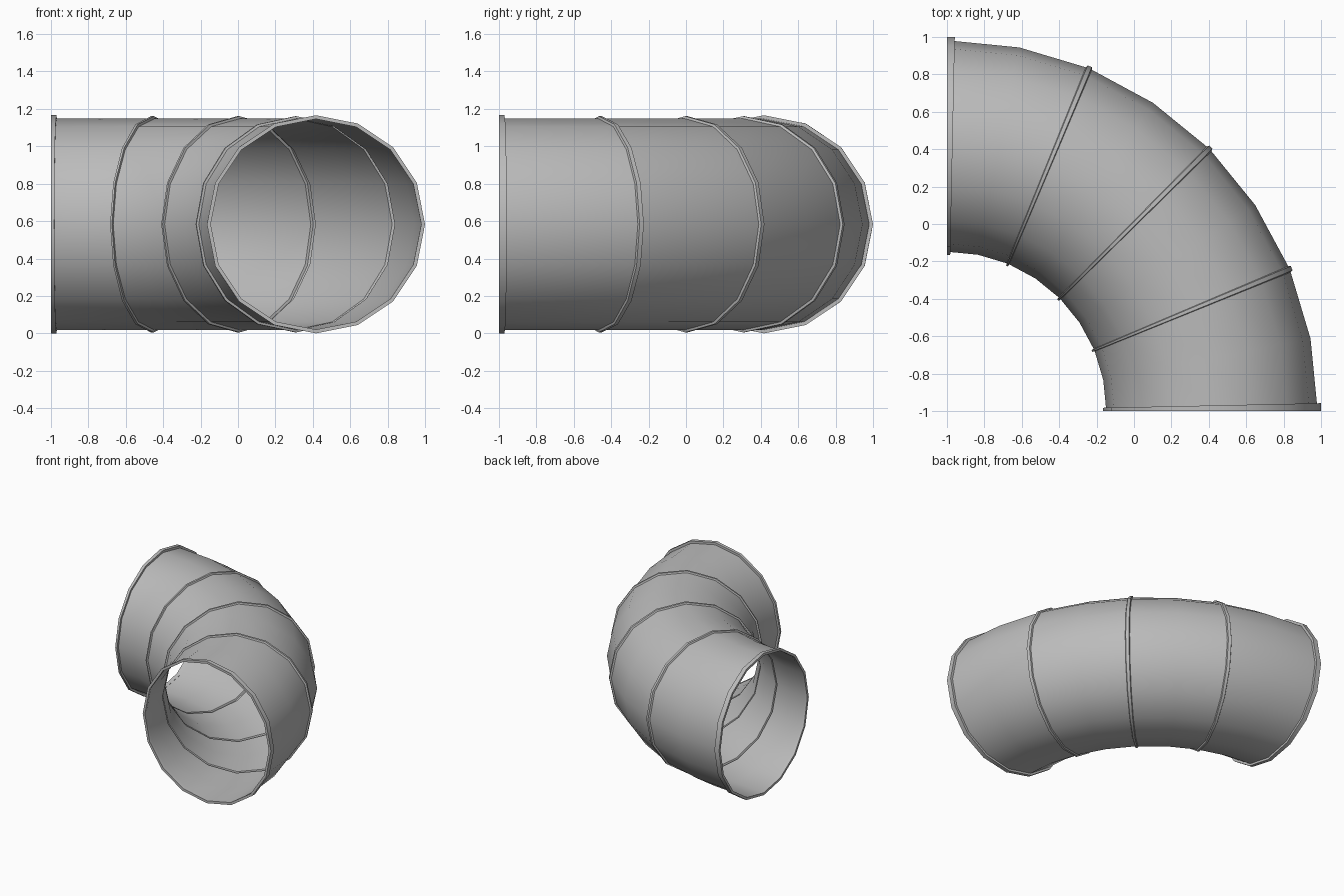
import bpy
import bmesh
from math import sin, cos, pi, radians

cube = bpy.data.objects.get("Cube")
if cube:
    bpy.data.objects.remove(cube, do_unlink=True)

BEND = 1.417      # radius of the bend's centre line
PIPE = 0.565      # pipe radius
BEAD = 0.578      # raised seam radius
RIM = 0.583       # end flange radius
SIDES = 16

metal = bpy.data.materials.new("grey_metal")
metal.use_nodes = True
GREY = (0.5, 0.5, 0.5, 1)
metal.diffuse_color = GREY
metal.node_tree.nodes["Principled BSDF"].inputs["Base Color"].default_value = GREY


def sweep(name, stations, closed=False):
    """Skin circles given as (angle along the bend in degrees, radius)."""
    bm = bmesh.new()
    rings = []
    for angle, radius in stations:
        t = radians(angle)
        ring = []
        for k in range(SIDES):
            p = 2 * pi * k / SIDES
            d = BEND + radius * cos(p)
            ring.append(bm.verts.new((d * cos(t) - 1, d * sin(t) - 1,
                                      RIM + radius * sin(p))))
        rings.append(ring)
    pairs = list(zip(rings, rings[1:]))
    if closed:
        pairs.append((rings[-1], rings[0]))
    for a, b in pairs:
        for k in range(SIDES):
            n = (k + 1) % SIDES
            bm.faces.new((a[k], b[k], b[n], a[n]))
    mesh = bpy.data.meshes.new(name)
    bm.to_mesh(mesh)
    bm.free()
    mesh.materials.append(metal)
    obj = bpy.data.objects.new(name, mesh)
    bpy.context.collection.objects.link(obj)
    bpy.ops.object.select_all(action='DESELECT')
    obj.select_set(True)
    bpy.context.view_layer.objects.active = obj
    bpy.ops.object.shade_smooth_by_angle(angle=radians(30))
    return obj


# Bent pipe skin with a raised seam at every quarter of the bend
stations = []
for i in range(9):
    a = i * 90 / 8
    if i in (2, 4, 6):
        stations += [(a - 0.5, PIPE), (a - 0.35, BEAD),
                     (a + 0.35, BEAD), (a + 0.5, PIPE)]
    else:
        stations.append((a, PIPE))
sweep("bent_pipe", stations)

# Flange ring at each open end
for name, a, b in (("front_flange", 0, 1.2), ("side_flange", 88.8, 90)):
    sweep(name, [(a, RIM), (b, RIM), (b, PIPE - 0.002), (a, PIPE - 0.002)], closed=True)
